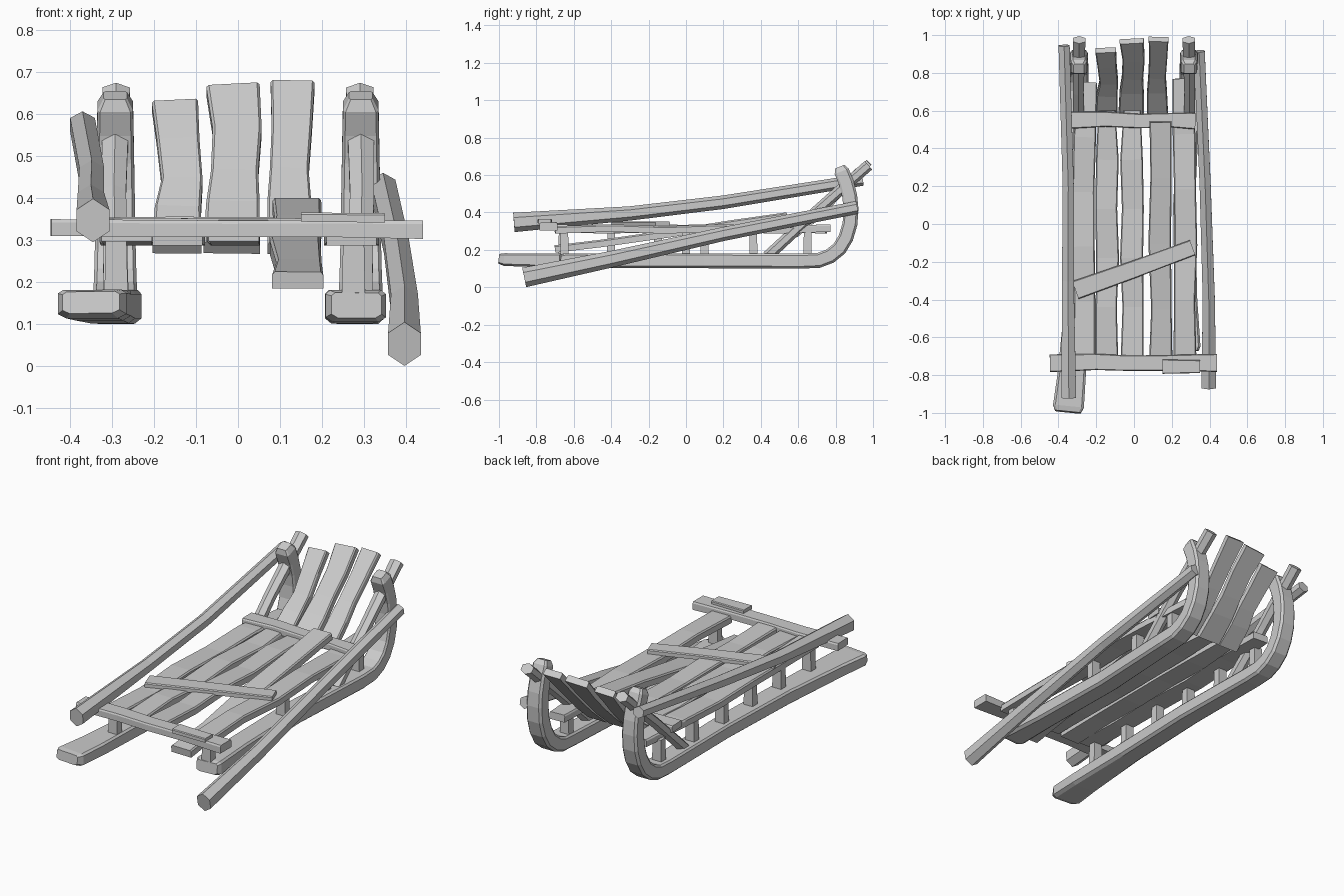
import bpy, bmesh, math
from mathutils import Vector

X, Y = Vector((1, 0, 0)), Vector((0, 1, 0))
BOARD = [(-1, -1), (1, -1), (1, .6), (.9, 1), (-.9, 1), (-1, .6)]
RAIL = [(math.cos(math.radians(60 * i + 30)), math.sin(math.radians(60 * i + 30))) for i in range(6)]
RUNNER = [(-.75, -1), (.75, -1), (1, -.7), (1, .75), (.85, 1), (-.85, 1), (-1, .75), (-1, -.7)]


def loft(name, path, profile, side=X):
    """Sweep a profile along points (x, y, z, half width, half thickness)."""
    bm = bmesh.new()
    pts = [Vector(p[:3]) for p in path]
    rings = []
    for i, p in enumerate(path):
        d = (pts[min(i + 1, len(pts) - 1)] - pts[max(i - 1, 0)]).normalized()
        v = side.cross(d).normalized()
        u = d.cross(v).normalized()
        rings.append([bm.verts.new(pts[i] + u * a * p[3] + v * b * p[4]) for a, b in profile])
    n = len(profile)
    for r, s in zip(rings, rings[1:]):
        for k in range(n):
            bm.faces.new((r[k], r[(k + 1) % n], s[(k + 1) % n], s[k]))
    bm.faces.new(rings[0])
    bm.faces.new(rings[-1])
    bmesh.ops.recalc_face_normals(bm, faces=bm.faces)
    me = bpy.data.meshes.new(name)
    bm.to_mesh(me)
    bm.free()
    ob = bpy.data.objects.new(name, me)
    bpy.context.collection.objects.link(ob)
    return ob


# Runners with curled backs; the right one is broken short at the front
CURL = [(.62, .14), (.71, .144), (.77, .167), (.82, .207), (.855, .265), (.877, .34),
        (.882, .42), (.875, .49), (.857, .56), (.832, .62), (.822, .645)]


def runner(name, front, s):
    curl = [(s * .292, y, z, .054 - .0013 * i, .04) for i, (y, z) in enumerate(CURL)]
    curl[-1] = curl[-1][:3] + (.028, .027)
    loft(name, front + curl, RUNNER)


runner("left_runner", [(-.35, -.995, .152, .068, .026), (-.347, -.965, .148, .082, .034),
                       (-.33, -.8, .145, .075, .036),
                       (-.305, -.4, .142, .06, .04), (-.288, .1, .142, .058, .04)], -1)
runner("right_runner", [(.282, -.675, .145, .06, .03), (.28, -.65, .143, .072, .038),
                        (.275, -.4, .142, .06, .04), (.265, .1, .142, .058, .04)], 1)

# Posts between runners and seat
for side, x, ys in (("left", -.29, (-.66, -.4, -.15, .1, .36, .65)),
                    ("right", .275, (-.65, 0, .36, .65))):
    for i, y in enumerate(ys):
        loft(f"{side}_post_{i}", [(x, y, .16, .028, .022), (x, y, .30, .025, .02)],
             [(-1, -1), (1, -1), (1, 1), (-1, 1)])

# Seat slats: per-station x offsets give the crooked hand-cut edges
SLATS = [(-.265, .75, (0, .004, -.004, -.003, .004, .025)),
         (-.144, .60, (0, -.003, .004, -.003, .003, 0)),
         (-.01, .60, (0, .005, -.003, .004, -.003, 0)),
         (.27, .77, (0, -.003, .004, .0, -.005, -.02))]
WIDTHS = (.06, .056, .061, .058, .06, .045)
for i, (x, end, offs) in enumerate(SLATS):
    loft(f"seat_slat_{i}", [(x + o, -.70 + (end + .70) * k / 5, .312 + .005 * (-1) ** (k + i), w, .02)
                            for k, (o, w) in enumerate(zip(offs, WIDTHS))], BOARD)

# Loose seat slat, dropped at the front and lifted at the back
loft("loose_slat", [(.142, -.70, .205, .061, .02), (.145, -.45, .235, .054, .02),
                    (.136, -.1, .285, .06, .02), (.143, .25, .34, .056, .02),
                    (.14, .54, .383, .058, .018)], BOARD)

# Backrest slats: centre x per station, width factors shared
BACK = [(.92, .622, (-.145, -.143, -.133, -.142, -.15), .058),
        (.968, .66, (-.015, -.012, -.008, -.002, -.012), .067),
        (.978, .668, (.125, .122, .122, .128, .13), .055)]
for i, (yt, zt, xs, w) in enumerate(BACK):
    loft(f"backrest_slat_{i}",
         [(x, .585 + (yt - .585) * t, .282 + (zt - .282) * t - b, w * s, .018)
          for x, t, b, s in zip(xs, (0, .3, .5, .75, 1), (0, .015, .014, .006, 0), (1, .95, .84, .87, .95))], BOARD)

# Cross boards, nailed patch and diagonal repair plank
loft("front_cross_board", [(-.445, -.737, .33, .047, .02), (-.2, -.73, .328, .043, .02),
                           (-.02, -.737, .327, .041, .02), (.2, -.735, .328, .042, .02),
                           (.44, -.735, .325, .048, .022)], BOARD, -Y)
loft("front_patch", [(.15, -.755, .355, .038, .011), (.35, -.755, .353, .034, .011)], BOARD, -Y)
loft("back_cross_board", [(-.33, .55, .336, .045, .018), (-.15, .555, .338, .04, .018),
                          (.03, .545, .337, .038, .018), (.2, .55, .336, .038, .018),
                          (.325, .545, .334, .044, .018)], BOARD, -Y)
loft("diagonal_plank", [(-.31, -.35, .338, .05, .013), (.0, -.24, .34, .046, .013),
                        (.31, -.125, .338, .042, .013)], BOARD, -Y)

# Backrest struts through the curled runner tips
for side, s in (("left", -1), ("right", 1)):
    loft(f"{side}_backrest_strut", [(s * .29, .435, .165, .034, .03), (s * .295, .7, .41, .033, .029),
                                    (s * .29, .975, .652, .038, .03)], RAIL)

# Side rails; the right one has slipped to the ground
loft("left_side_rail", [(-.345, -.92, .347, .045, .052), (-.35, -.3, .395, .036, .038),
                        (-.348, .2, .455, .034, .036), (-.37, .945, .575, .034, .032)], RAIL)
loft("right_side_rail", [(.396, -.865, .053, .045, .053), (.396, -.4, .15, .037, .044),
                         (.377, .2, .285, .034, .037), (.345, .915, .427, .034, .034)], RAIL)
